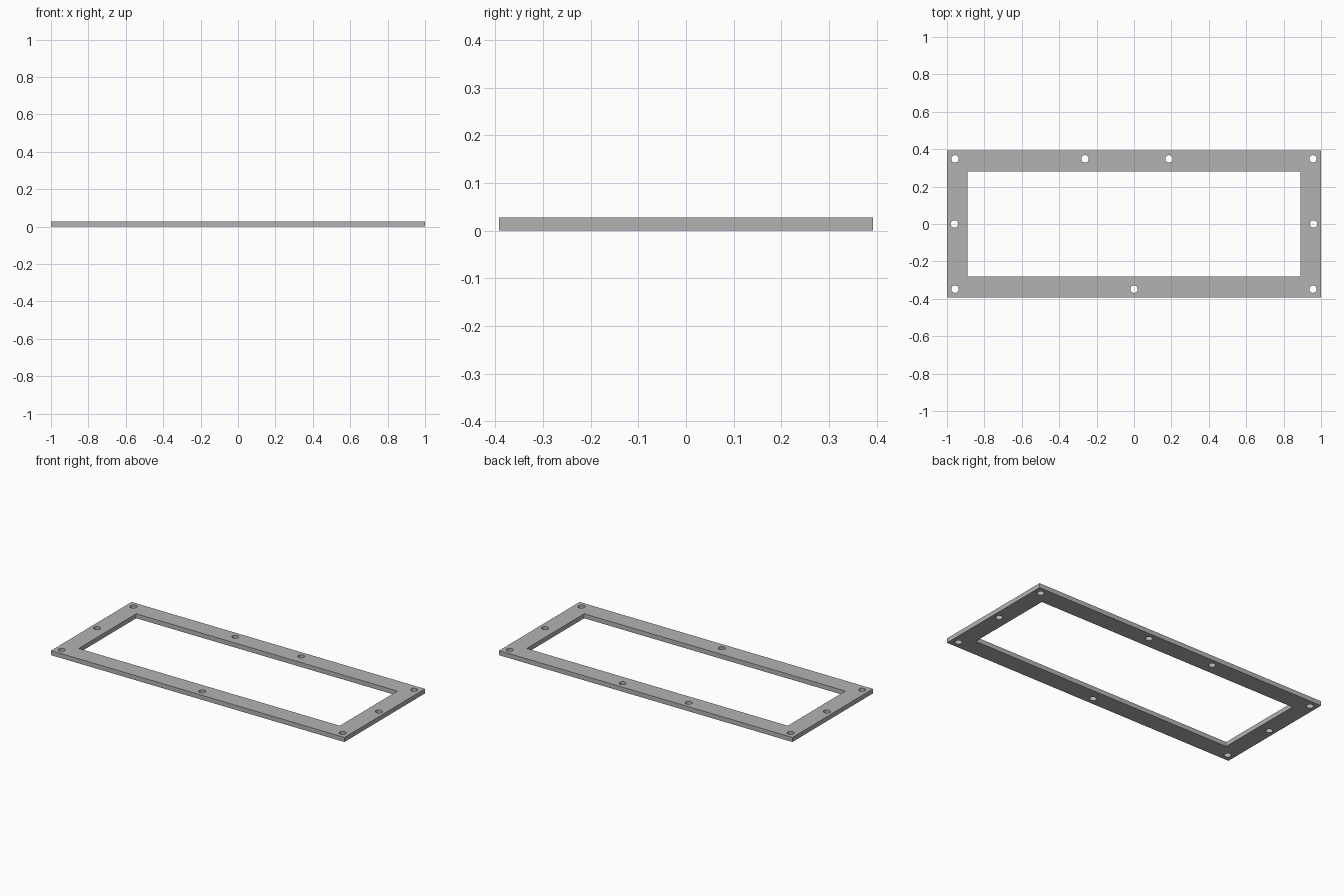
import bpy, bmesh, math
from mathutils import Vector

cube = bpy.data.objects.get("Cube")
if cube:
    bpy.data.objects.remove(cube, do_unlink=True)

THICKNESS = 0.028
HOLE_RADIUS = 0.02
HOLE_SIDES = 32


def add_loop(bm, points):
    """Closed outline in the ground plane."""
    verts = [bm.verts.new((x, y, 0)) for x, y in points]
    for a, b in zip(verts, verts[1:] + verts[:1]):
        bm.edges.new((a, b))


def rectangle(hx, hy):
    return [(-hx, -hy), (hx, -hy), (hx, hy), (-hx, hy)]


def circle(cx, cy, r):
    steps = [math.tau * i / HOLE_SIDES for i in range(HOLE_SIDES)]
    return [(cx + r * math.cos(a), cy + r * math.sin(a)) for a in steps]


# Frame outline, window opening and screw holes
bm = bmesh.new()
add_loop(bm, rectangle(1.0, 0.392))
add_loop(bm, rectangle(0.89, 0.28))

holes = [(-0.262, 0.348), (0.187, 0.348), (0, -0.348)]
for side in (-1, 1):
    holes.append((side * 0.96, 0))
    holes += [(side * 0.957, end * 0.348) for end in (-1, 1)]
for x, y in holes:
    add_loop(bm, circle(x, y, HOLE_RADIUS))

# Fill the flat profile and raise it to a plate
bmesh.ops.triangle_fill(bm, edges=bm.edges[:], use_beauty=True, normal=Vector((0, 0, 1)))
raised = bmesh.ops.extrude_face_region(bm, geom=bm.faces[:], use_keep_orig=True)
top = [g for g in raised["geom"] if isinstance(g, bmesh.types.BMVert)]
bmesh.ops.translate(bm, verts=top, vec=(0, 0, THICKNESS))
bmesh.ops.recalc_face_normals(bm, faces=bm.faces[:])

mesh = bpy.data.meshes.new("mounting_frame")
bm.to_mesh(mesh)
bm.free()
frame = bpy.data.objects.new("mounting_frame", mesh)
bpy.context.collection.objects.link(frame)

# Plain grey finish
grey = bpy.data.materials.new("plain_grey")
grey.use_nodes = True
colour = (0.45, 0.45, 0.45, 1)
grey.diffuse_color = colour
grey.node_tree.nodes["Principled BSDF"].inputs["Base Color"].default_value = colour
mesh.materials.append(grey)

# Smooth hole walls, sharp rims
bpy.ops.object.select_all(action="DESELECT")
frame.select_set(True)
bpy.context.view_layer.objects.active = frame
bpy.ops.object.shade_smooth_by_angle(angle=math.radians(30))
